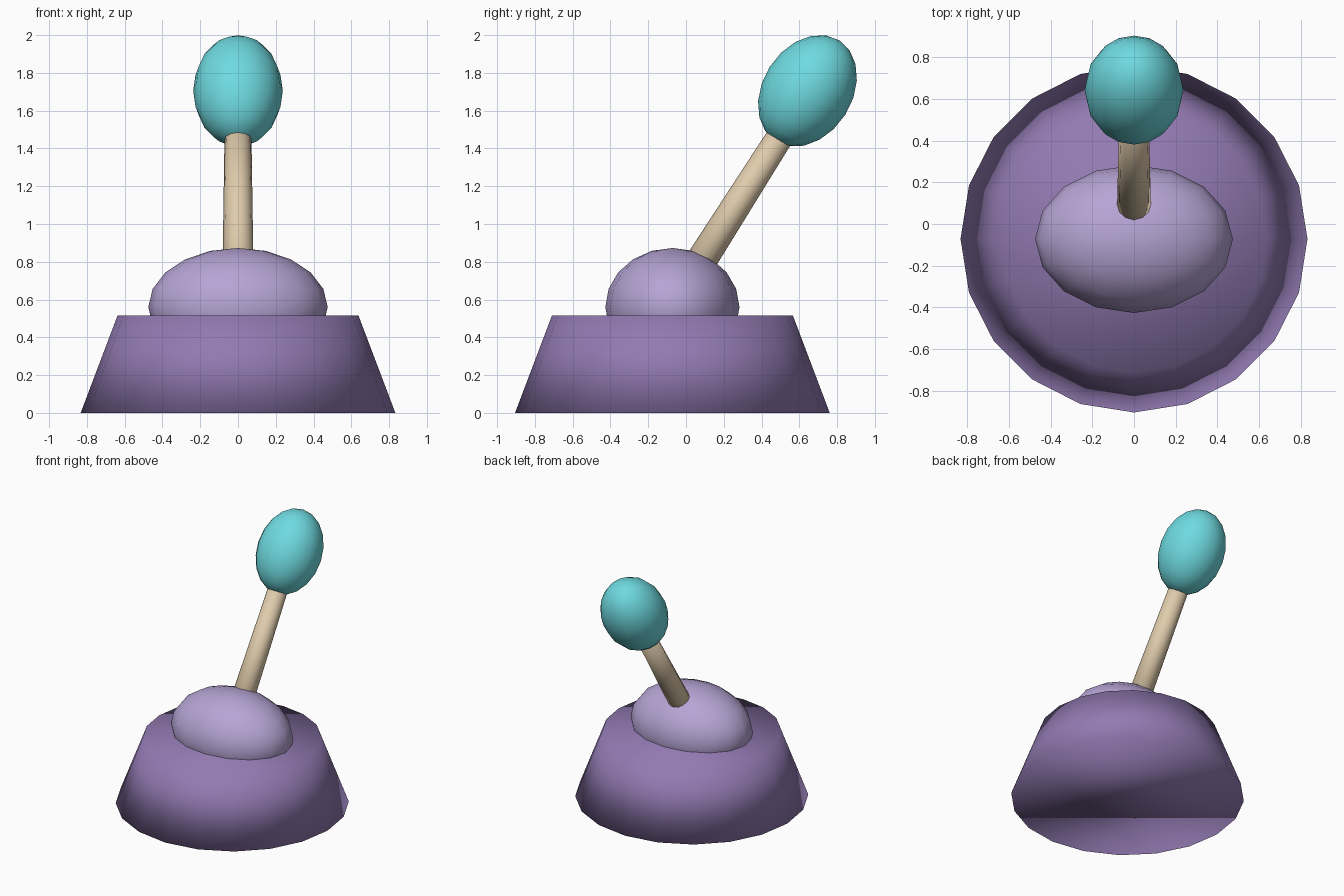
import bpy, math

if "Cube" in bpy.data.objects:
    bpy.data.objects.remove(bpy.data.objects["Cube"])

TILT = math.radians(-32.4)      # lever leans toward the back (+y)
PIVOT = (0, -0.072, 0.565)


def material(name, rgb):
    def lin(c):
        c /= 255
        return c / 12.92 if c <= 0.04045 else ((c + 0.055) / 1.055) ** 2.4
    m = bpy.data.materials.new(name)
    m.diffuse_color = (*[lin(c) for c in rgb], 1)
    m.use_nodes = True
    m.node_tree.nodes["Principled BSDF"].inputs["Base Color"].default_value = m.diffuse_color
    return m


def finish(name, mat):
    ob = bpy.context.object
    ob.name = name
    ob.data.materials.append(mat)
    bpy.ops.object.shade_smooth()
    return ob


def along(d):
    """Point at distance d from the pivot along the lever axis."""
    return (0, PIVOT[1] - math.sin(TILT) * d, PIVOT[2] + math.cos(TILT) * d)


def ellipsoid(name, loc, radii, mat, tilt=0):
    bpy.ops.mesh.primitive_uv_sphere_add(segments=16, ring_count=10, radius=1,
                                         location=loc, rotation=(tilt, 0, 0))
    bpy.context.object.scale = radii
    return finish(name, mat)


purple = material("purple", (146, 122, 178))
lilac = material("lilac", (182, 164, 212))
tan = material("tan", (224, 204, 172))
teal = material("teal", (110, 218, 224))

# Tapered base
bpy.ops.mesh.primitive_cone_add(vertices=20, radius1=0.833, radius2=0.638, depth=0.515,
                                location=(0, PIVOT[1], 0.2575))
finish("base", purple)

# Rounded pivot housing
ellipsoid("dome", (0, PIVOT[1], 0.56), (0.475, 0.355, 0.313), lilac)

# Leaning lever
LENGTH = 1.25
bpy.ops.mesh.primitive_cone_add(vertices=12, radius1=0.085, radius2=0.069, depth=LENGTH,
                                location=along(LENGTH / 2), rotation=(TILT, 0, 0))
finish("lever", tan)

# Egg-shaped grip
ellipsoid("knob", (0, 0.643, 1.705), (0.237, 0.237, 0.316), teal, TILT)
